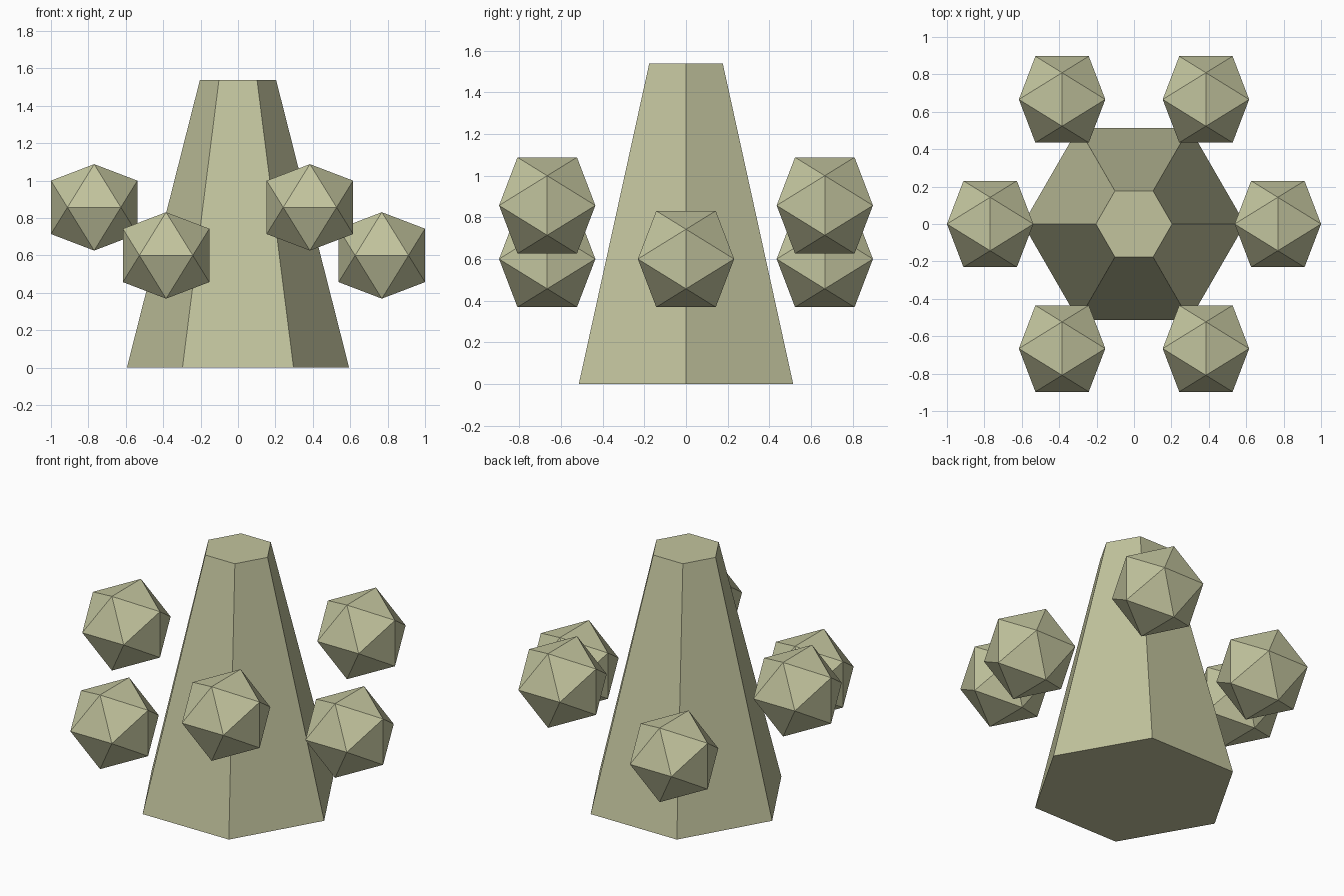
import bpy, bmesh
from math import cos, sin, pi, sqrt
from mathutils import Vector

cube = bpy.data.objects.get("Cube")
if cube:
    bpy.data.objects.remove(cube, do_unlink=True)

SIDES = 6
PHI = (1 + sqrt(5)) / 2

stone = bpy.data.materials.new("pale_olive_stone")
stone.use_nodes = True
colour = (0.54, 0.55, 0.34, 1)
stone.diffuse_color = colour
stone.node_tree.nodes["Principled BSDF"].inputs["Base Color"].default_value = colour


def around(radius, i, z):
    """Point number i of six on a circle, starting at +x."""
    a = 2 * pi * i / SIDES
    return Vector((radius * cos(a), radius * sin(a), z))


def add_object(name, bm, location=(0, 0, 0)):
    bmesh.ops.recalc_face_normals(bm, faces=bm.faces[:])
    mesh = bpy.data.meshes.new(name)
    bm.to_mesh(mesh)
    bm.free()
    mesh.materials.append(stone)
    obj = bpy.data.objects.new(name, mesh)
    obj.location = location
    bpy.context.collection.objects.link(obj)
    return obj


# Tapered six-sided tower, with a corner on the x axis
bm = bmesh.new()
base = [bm.verts.new(around(0.594, i, 0)) for i in range(SIDES)]
top = [bm.verts.new(around(0.204, i, 1.537)) for i in range(SIDES)]
bm.faces.new(base)
bm.faces.new(top)
for i in range(SIDES):
    j = (i + 1) % SIDES
    bm.faces.new((base[i], base[j], top[j], top[i]))
add_object("tower", bm)


# Floating twenty-sided rocks, edges aligned with the axes
def add_rock(name, location, reach):
    short = reach / PHI
    bm = bmesh.new()
    for s in (-short, short):
        for t in (-reach, reach):
            for corner in ((0, s, t), (t, 0, s), (s, t, 0)):
                bm.verts.new(corner)
    bmesh.ops.convex_hull(bm, input=bm.verts[:])
    add_object(name, bm, location)


# Ring of rocks at alternating heights
for i in range(SIDES):
    height = 0.857 if i % 2 else 0.6
    add_rock(f"floating_rock_{i + 1}", around(0.769, i, height), 0.231)
